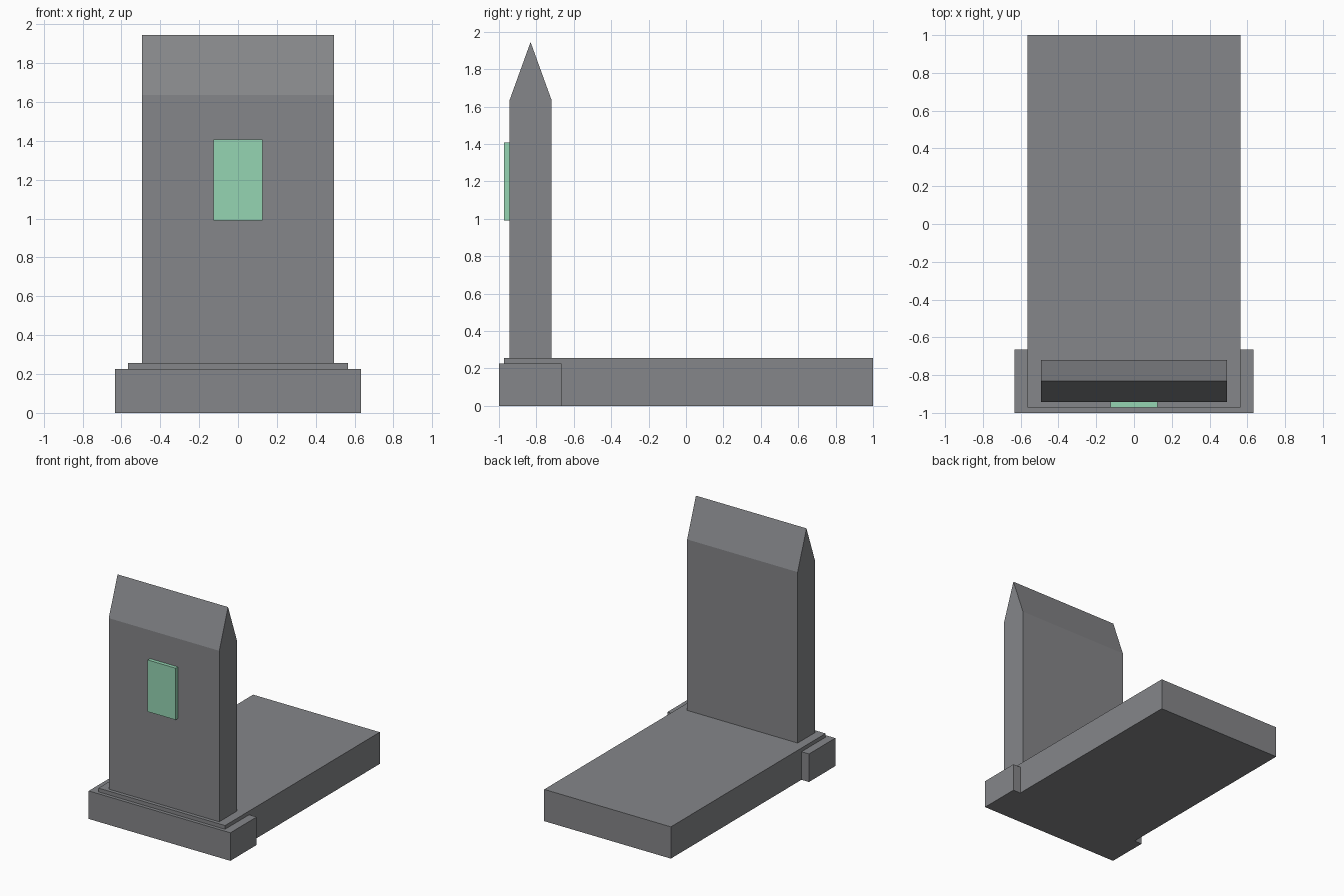
import bpy

if "Cube" in bpy.data.objects:
    bpy.data.objects.remove(bpy.data.objects["Cube"])


def material(name, color):
    m = bpy.data.materials.new(name)
    m.diffuse_color = (*color, 1.0)
    m.use_nodes = True
    m.node_tree.nodes["Principled BSDF"].inputs["Base Color"].default_value = m.diffuse_color
    return m


stone = material("grey stone", (0.235, 0.24, 0.252))
patina = material("pale green", (0.30, 0.66, 0.45))


def extrude_x(name, profile, half_width, mat):
    """Extrude a (y, z) outline, counter-clockwise seen from +x, symmetrically along x."""
    n = len(profile)
    verts = [(s * half_width, y, z) for s in (-1, 1) for y, z in profile]
    faces = [tuple(range(n))[::-1], tuple(range(n, 2 * n))]
    faces += [(i, (i + 1) % n, n + (i + 1) % n, n + i) for i in range(n)]
    mesh = bpy.data.meshes.new(name)
    mesh.from_pydata(verts, [], faces)
    mesh.materials.append(mat)
    obj = bpy.data.objects.new(name, mesh)
    bpy.context.collection.objects.link(obj)
    return obj


def block(name, half_width, y0, y1, z0, z1, mat):
    return extrude_x(name, [(y0, z0), (y1, z0), (y1, z1), (y0, z1)], half_width, mat)


# Wide plinth at the head end, and the long grave slab
block("plinth", 0.632, -1.0, -0.665, 0.0, 0.226, stone)
block("grave_slab", 0.565, -0.972, 1.0, 0.0, 0.256, stone)

# Upright headstone with a ridged top
extrude_x("headstone", [(-0.943, 0.256), (-0.719, 0.256), (-0.719, 1.635),
                        (-0.831, 1.945), (-0.943, 1.635)], 0.493, stone)

# Plaque on the front of the headstone
block("plaque", 0.125, -0.972, -0.943, 0.99, 1.407, patina)
